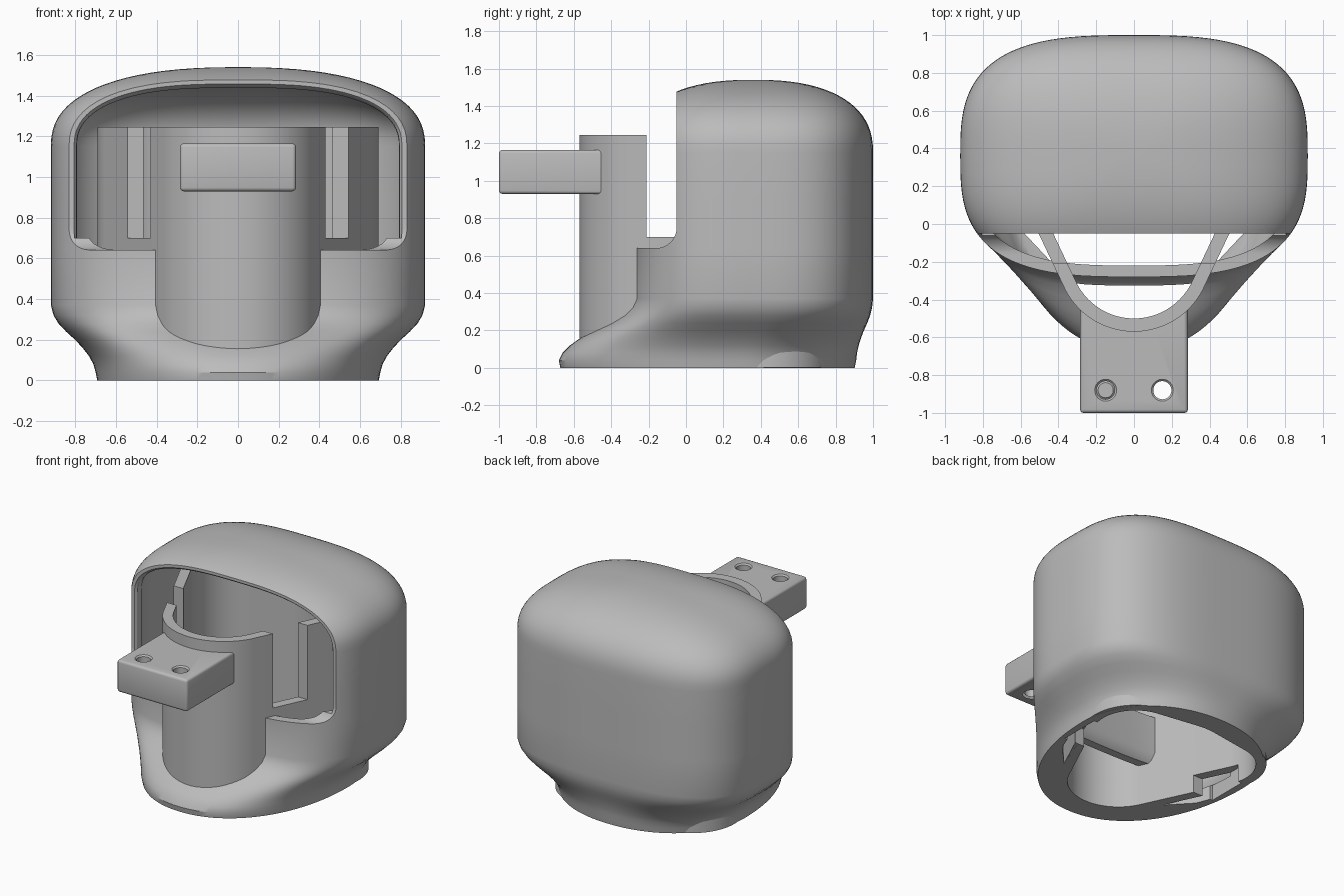
import bpy, bmesh, math
from math import cos, sin, pi

if "Cube" in bpy.data.objects:
    bpy.data.objects.remove(bpy.data.objects["Cube"], do_unlink=True)

grey = bpy.data.materials.new("plain grey")
grey.use_nodes = True
grey.diffuse_color = (0.5, 0.5, 0.5, 1)
grey.node_tree.nodes["Principled BSDF"].inputs["Base Color"].default_value = (0.5, 0.5, 0.5, 1)


def finish(name, bm):
    bmesh.ops.recalc_face_normals(bm, faces=bm.faces)
    mesh = bpy.data.meshes.new(name)
    bm.to_mesh(mesh)
    bm.free()
    mesh.materials.append(grey)
    ob = bpy.data.objects.new(name, mesh)
    bpy.context.collection.objects.link(ob)
    return ob


def loft(name, rings):
    """Closed solid through equal-length rings of points."""
    bm = bmesh.new()
    loops = [[bm.verts.new(p) for p in ring] for ring in rings]
    n = len(loops[0])
    for a, b in zip(loops, loops[1:]):
        for i in range(n):
            j = (i + 1) % n
            bm.faces.new((a[i], a[j], b[j], b[i]))
    bm.faces.new(loops[0])
    bm.faces.new(loops[-1])
    return finish(name, bm)


def prism(name, outline, z0, z1):
    return loft(name, [[(x, y, z) for x, y in outline] for z in (z0, z1)])


def box(name, x0, x1, y0, y1, z0, z1):
    return prism(name, [(x0, y0), (x1, y0), (x1, y1), (x0, y1)], z0, z1)


def circle(cx, cy, r, n=40):
    return [(cx + r * cos(2 * pi * k / n), cy + r * sin(2 * pi * k / n)) for k in range(n)]


def apply(ob, mod):
    bpy.context.view_layer.objects.active = ob
    bpy.ops.object.modifier_apply(modifier=mod.name)


def cut(ob, *cutters):
    for c in cutters:
        mod = ob.modifiers.new("cut", "BOOLEAN")
        mod.operation = "DIFFERENCE"
        mod.solver = "EXACT"
        mod.object = c
        apply(ob, mod)
        bpy.data.objects.remove(c, do_unlink=True)


def smooth(ob):
    bpy.ops.object.select_all(action="DESELECT")
    ob.select_set(True)
    bpy.context.view_layer.objects.active = ob
    bpy.ops.object.shade_smooth_by_angle(angle=math.radians(32))


def power(v, n):
    return math.copysign(abs(v) ** (2 / n), v)


# Hood plan, base plan and dome dimensions
HX, HY, HC = 0.92, 0.64, 0.36
BX, BC, FRONT, BACK = 0.70, 0.30, 0.98, 0.61
SPRING, RISE, DOME = 1.15, 0.39, 2.4


def body_ring(z, w, inset, scale=1.0, n=112):
    """Plan at height z, blended from egg-shaped base (w=0) to hood (w=1)."""
    pts = []
    for k in range(n):
        c, s = cos(2 * pi * k / n), sin(2 * pi * k / n)
        hx = (HX - inset) * power(c, 3)
        hy = HC + (HY - inset) * power(s, 3) * scale
        bx = (BX - inset) * power(c, 2.1)
        by = BC + ((BACK if s > 0 else FRONT) - inset) * power(s, 2.1)
        pts.append((w * hx * scale + (1 - w) * bx, w * hy + (1 - w) * by, z))
    return pts


FLARE = [(0.04, 0), (0.08, .05), (0.12, .15), (0.16, .29), (0.20, .46), (0.24, .66),
         (0.28, .83), (0.32, .94), (0.37, 1), (0.64, 1), (0.9, 1), (SPRING, 1)]


def body(name, inset, floor):
    rings = [body_ring(floor, 0, inset + 0.008)]
    rings += [body_ring(z, w, inset) for z, w in FLARE if z > floor + 0.01]
    for k in range(1, 21):
        a = pi / 2 * k / 20.4
        z = SPRING + (RISE - inset) * power(sin(a), DOME)
        rings.append(body_ring(z, 1, inset, power(cos(a), DOME)))
    return loft(name, rings)


def arch(y, inset, n=48):
    """Cross-section of the hood opening at depth y."""
    a, b = HX - inset, HY - inset
    t = (abs(HC - y) / b) ** 3
    xm = a * (1 - t) ** (1 / 3)
    pts = [(-xm, y, 0.70), (xm, y, 0.70)]
    for k in range(n + 1):
        x = xm * cos(pi * k / n)
        r = min(1, (abs(x / a) ** 3 + t) ** (1 / 3))
        pts.append((x, y, SPRING + (RISE - inset) * max(0, 1 - r ** DOME) ** (1 / DOME)))
    return pts


def liner_plan(offset, n=144):
    """Rounded triangle: hull of a front circle, two back corners and a back circle."""
    circles = [(0, -.16, .41), (.34, .42, .35), (-.34, .42, .35), (0, .26, .56)]
    pts = []
    for k in range(n):
        c, s = cos(2 * pi * k / n), sin(2 * pi * k / n)
        x, y, r = max(circles, key=lambda q: q[0] * c + q[1] * s + q[2])
        pts.append((x + (r - offset) * c, y + (r - offset) * s))
    return pts


def notches():
    return [box("notch", s * .5 - .14, s * .5 + .14, .05, .35, -.1, .13) for s in (-1, 1)]


# Hollow housing with open front and base
shell = body("housing", 0, 0)
cut(shell, body("cavity", 0.06, 0.10))

# Front relief with a filleted inner corner
R = 0.11
side = [(-1.2, 0.64), (-0.05 - R, 0.64)]
side += [(-0.05 - R + R * sin(a), 0.64 + R - R * cos(a)) for a in [pi / 2 * k / 10 for k in range(1, 11)]]
side += [(-0.05, 2), (-1.2, 2)]
cut(shell, loft("front_relief", [[(x, y, z) for y, z in side] for x in (-1.2, 1.2)]))

# Rounded rim around the opening
cut(shell, loft("rim_cutter", [arch(y, i) for y, i in
                               ((-.08, .005), (-.05, .018), (-.035, .035), (-.01, .05), (.03, .062), (.06, .09))]))

# Base bore, side slits and clip notches
slits = [prism("slit", [(s * x, y) for x, y in ((.43, -.21), (.58, -.05), (.62, .05), (.53, .05))], -.1, .3)
         for s in (-1, 1)]
cut(shell, prism("bore", liner_plan(.07), -.1, .3), *slits, *notches())
smooth(shell)

# Inner liner forming the front column, with side windows
liner = prism("inner_liner", liner_plan(0), 0.001, 1.245)
cut(liner, prism("liner_bore", liner_plan(.07), -.1, 2),
    box("side_window", -1, 1, -.21, .03, .70, 2), *notches())
smooth(liner)

# Mounting tab with two countersunk screw holes
tab = box("mounting_tab", -.285, .285, -1, -.4, .93, 1.165)
mod = tab.modifiers.new("round", "BEVEL")
mod.width, mod.segments = 0.018, 3
apply(tab, mod)
cut(tab, prism("column_clearance", circle(0, -.16, .40, 96), .5, 1.5))
for s in (-1, 1):
    cut(tab, prism("hole", circle(s * .15, -.88, .048), .8, 1.3))
    for z, d in ((1.165, -1), (.93, 1)):
        rings = [[(x, y, z + d * h) for x, y in circle(s * .15, -.88, r)]
                 for h, r in ((-.01, .068), (.018, .04))]
        cut(tab, loft("countersink", rings))
smooth(tab)
